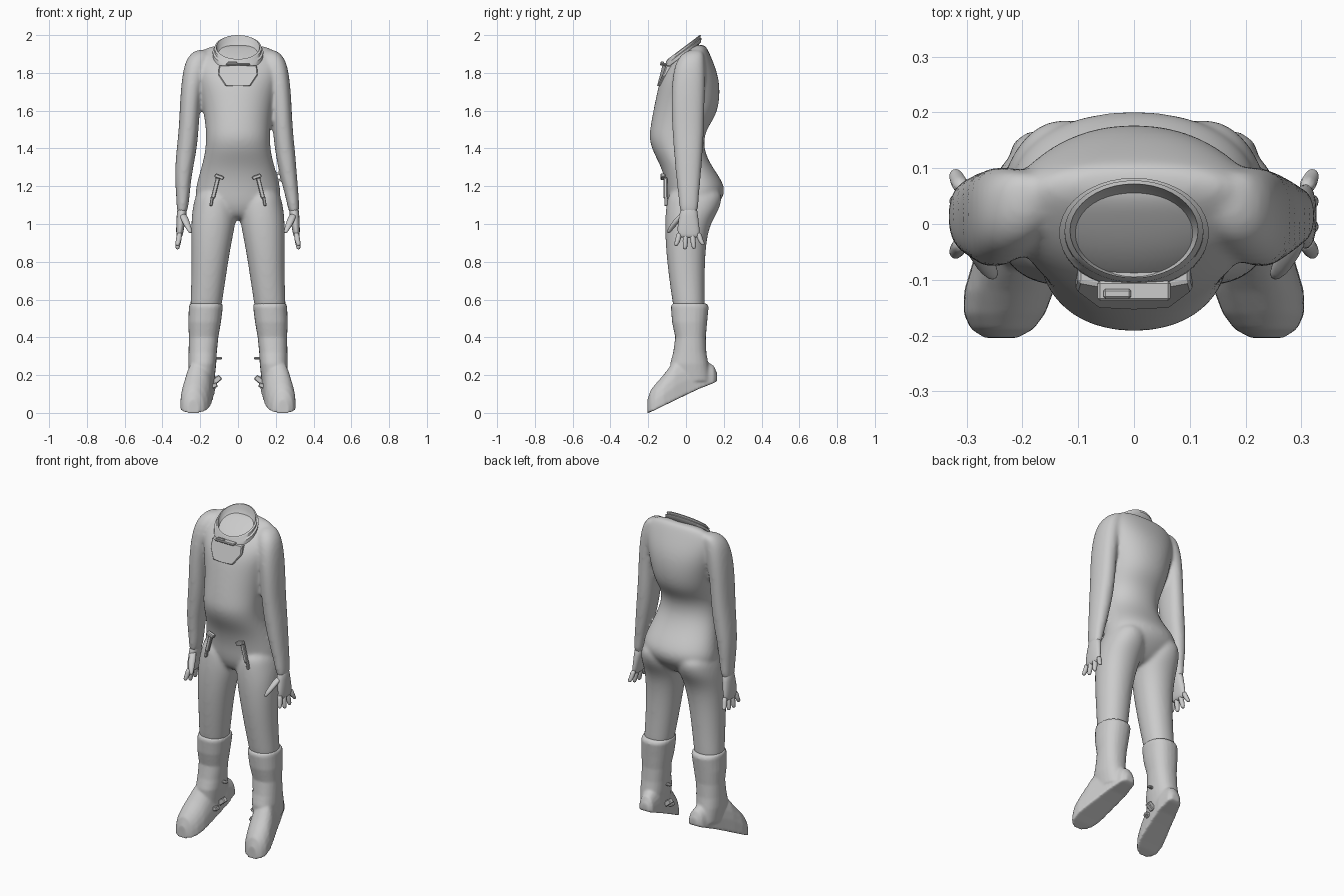
import bpy, bmesh
from math import cos, sin, pi, radians
from mathutils import Matrix, Vector

cube = bpy.data.objects.get("Cube")
if cube:
    bpy.data.objects.remove(cube, do_unlink=True)

grey = bpy.data.materials.new("suit grey")
grey.use_nodes = True
COLOUR = (0.6, 0.6, 0.6, 1)
grey.diffuse_color = COLOUR
grey.node_tree.nodes["Principled BSDF"].inputs["Base Color"].default_value = COLOUR


def finish(name, bm, subdivide=0, voxel=0, relax=0, smooth=True, bevel=0, sharp=0):
    """Turn a bmesh into a named object with its modifiers."""
    bmesh.ops.recalc_face_normals(bm, faces=bm.faces)
    mesh = bpy.data.meshes.new(name)
    bm.to_mesh(mesh)
    bm.free()
    mesh.materials.append(grey)
    obj = bpy.data.objects.new(name, mesh)
    bpy.context.collection.objects.link(obj)
    for face in mesh.polygons:
        face.use_smooth = smooth
    if sharp:
        bpy.context.view_layer.objects.active = obj
        obj.select_set(True)
        bpy.ops.object.shade_smooth_by_angle(angle=radians(sharp))
        obj.select_set(False)
    if bevel:
        obj.modifiers.new("Bevel", 'BEVEL').width = bevel
    if subdivide:
        subsurf = obj.modifiers.new("Subdivision", 'SUBSURF')
        subsurf.levels = subsurf.render_levels = subdivide
    if voxel:
        remesh = obj.modifiers.new("Remesh", 'REMESH')
        remesh.mode = 'VOXEL'
        remesh.voxel_size = voxel
        remesh.use_smooth_shade = True
        soften = obj.modifiers.new("Smooth", 'SMOOTH')
        soften.factor = 0.5
        soften.iterations = relax


def skin(bm, loops):
    """Bridge closed loops of vertices and cap both ends."""
    count = len(loops[0])
    for a, b in zip(loops, loops[1:]):
        for i in range(count):
            j = (i + 1) % count
            bm.faces.new((a[i], a[j], b[j], b[i]))
    bm.faces.new(loops[0])
    bm.faces.new(loops[-1])


def loft(bm, rings, side=1, count=16, power=2.3):
    """Skin rings given as (z, x min, x max, y front, y back)."""
    loops = []
    for z, x0, x1, y0, y1 in rings:
        loop = []
        for i in range(count):
            a = 2 * pi * i / count
            c, s = cos(a), sin(a)
            u = abs(c) ** (2 / power) * (1 if c > 0 else -1)
            v = abs(s) ** (2 / power) * (1 if s > 0 else -1)
            x = (x0 + x1) / 2 + u * (x1 - x0) / 2
            y = (y0 + y1) / 2 + v * (y1 - y0) / 2
            loop.append(bm.verts.new((side * x, y, z)))
        loops.append(loop)
    skin(bm, loops)


def tube(bm, points, radii, side=1, count=8):
    """Skin round sections along a path that runs mostly downwards."""
    loft(bm, [(z, x - r, x + r, y - r, y + r)
              for (x, y, z), r in zip(points, radii)], side, count, 2)


def block(name, place, size, side=1, turn=0):
    bm = bmesh.new()
    spin = Matrix.Rotation(radians(turn), 4, 'Y')
    bmesh.ops.create_cube(bm, size=1, matrix=spin @ Matrix.Diagonal((*size, 1)))
    for v in bm.verts:
        v.co += Vector(place)
        v.co.x *= side
    finish(name, bm, bevel=0.004, smooth=False)


# Fused body: torso, arms and trouser legs
torso = [(z, -w, w, front, back) for z, w, front, back in (
    (1.95, .12, .05, .1), (1.925, .19, .01, .115), (1.87, .235, -.07, .14),
    (1.78, .225, -.135, .175), (1.68, .2, -.158, .182), (1.58, .182, -.178, .165),
    (1.51, .172, -.19, .115), (1.45, .17, -.197, .095), (1.38, .175, -.175, .1),
    (1.3, .195, -.13, .14), (1.2, .225, -.105, .214), (1.13, .23, -.1, .195),
    (1.07, .18, -.085, .14), (1.02, .08, -.05, .08))]
arm = [(1.925, .15, .21, .01, .09), (1.88, .14, .265, -.05, .1),
       (1.78, .165, .286, -.075, .105), (1.65, .187, .296, -.08, .1),
       (1.5, .195, .302, -.075, .097), (1.38, .207, .316, -.065, .09),
       (1.25, .235, .325, -.054, .08), (1.12, .257, .325, -.038, .067),
       (1.04, .272, .325, -.035, .065)]
leg = [(1.2, .03, .215, -.09, .2), (1.1, .004, .24, -.108, .19),
       (1.04, .006, .248, -.112, .155), (.97, .018, .25, -.113, .12),
       (.85, .042, .248, -.108, .104), (.7, .065, .249, -.09, .1),
       (.6, .08, .253, -.075, .1), (.5, .095, .256, -.06, .1)]
body = bmesh.new()
loft(body, torso, count=24, power=2.15)
for side in (1, -1):
    # The right arm hangs a little wider than the left
    lean = [side * .012 if z > 1.2 else 0 for z, *_ in arm]
    loft(body, [(z, a - d, b - d, f, r) for (z, a, b, f, r), d in zip(arm, lean)], side)
    loft(body, leg, side, power=2.15)
finish("suit_body", body, subdivide=2, voxel=.009, relax=12)

shaft = [(.58, .083, .256, -.074, .11), (.56, .08, .26, -.08, .12),
         (.48, .09, .264, -.074, .112), (.4, .104, .26, -.057, .105),
         (.32, .112, .262, -.068, .108), (.26, .115, .264, -.084, .118),
         (.17, .125, .255, -.08, .13)]
# Foot sections from heel to toe: y, sole height, top height, centre x, half width
foot = [(.165, .168, .21, .165, .025), (.147, .158, .25, .168, .047),
        (.07, .128, .3, .18, .063), (0, .095, .31, .195, .071),
        (-.06, .066, .28, .21, .077), (-.12, .037, .2, .224, .081),
        (-.16, .017, .155, .232, .074), (-.188, .005, .12, .236, .057),
        (-.204, -.002, .07, .238, .03)]

for side, label in ((1, "left"), (-1, "right")):
    # Boot: cuffed shaft fused to a foot with a flat sloping sole
    bm = bmesh.new()
    loft(bm, shaft, side, 24)
    loops = []
    for y, low, top, cx, half in foot:
        loop = []
        for i in range(13):
            a = pi * i / 12
            arch = sin(a) ** .75 if 0 < i < 12 else 0
            loop.append(bm.verts.new((side * (cx + half * cos(a)), y, low + (top - low) * arch)))
        loops.append(loop)
    skin(bm, loops)
    finish(label + "_boot", bm, voxel=.007, relax=5)

    # Hand: palm, four spread fingers and a thumb
    bm = bmesh.new()
    loft(bm, [(1.1, .268, .322, -.03, .06), (1.04, .272, .326, -.037, .065),
              (.99, .283, .328, -.048, .073), (.945, .29, .328, -.046, .075),
              (.925, .298, .325, -.037, .067)], side, 12)
    for k in range(4):
        y = -.034 + k * .033
        reach = .865 + (.018, 0, .003, .022)[k]
        tip = y + (k - 1.3) * .014
        tube(bm, [(.308, y, .96), (.315, (y + tip) / 2, .91), (.32, tip, reach + .01),
                  (.32, tip, reach)], [.017, .016, .013, .008], side)
    tube(bm, [(.295, -.01, 1.06), (.278, -.05, 1.015), (.26, -.082, .975),
              (.25, -.094, .95)], [.023, .023, .017, .009], side)
    finish(label + "_hand", bm, subdivide=1)

    # Hip strap with its buckle
    block(label + "_hip_buckle", (.1, -.122, 1.25), (.05, .025, .02), side, -20)
    block(label + "_hip_strap", (.12, -.108, 1.19), (.022, .02, .11), side, -14)
    block(label + "_hip_pull", (.14, -.106, 1.12), (.016, .018, .05), side, -10)

    # Boot buckles on the inner ankle
    block(label + "_ankle_pin", (.108, .02, .29), (.045, .02, .014), side)
    block(label + "_ankle_buckle", (.112, .01, .175), (.05, .03, .03), side, 40)
    block(label + "_ankle_clip", (.125, -.035, .145), (.03, .03, .025), side, 20)

# Neck ring: a tilted, sheared lathe with a shallow closed bowl
bm = bmesh.new()
profile = [(.8, -.08), (.98, -.055), (1.0, -.032), (1.09, -.03), (1.1, -.014), (1.02, -.01),
           (1.02, 0), (.94, .004), (.91, -.014), (.82, -.032), (.6, -.04), (.3, -.032), (.05, -.026)]
tilt = Matrix.Translation((0, -.013, 1.931)) @ Matrix.Rotation(radians(37), 4, 'X')
steps = 40
skin(bm, [[bm.verts.new(tilt @ Vector((.122 * r * cos(2 * pi * i / steps),
                                       .112 * r * sin(2 * pi * i / steps) + h, h)))
           for i in range(steps)] for r, h in profile])
finish("neck_ring", bm, sharp=40)
block("neck_ring_lip", (0, -.12, 1.846), (.13, .035, .012))
block("neck_ring_latch", (-.03, -.125, 1.853), (.05, .018, .016))

# Chest flap below the ring, curved around the chest
bm = bmesh.new()
outline = [(-.1, 1.84), (-.105, 1.79), (-.065, 1.73), (0, 1.73),
           (.065, 1.73), (.105, 1.79), (.1, 1.84), (0, 1.84)]
front, back = [[bm.verts.new((x, y + (z - 1.73) * .35 + 1.5 * x * x, z)) for x, z in outline]
               for y in (-.158, -.11)]
skin(bm, [front, back])
finish("chest_flap", bm, smooth=False, bevel=.005)
